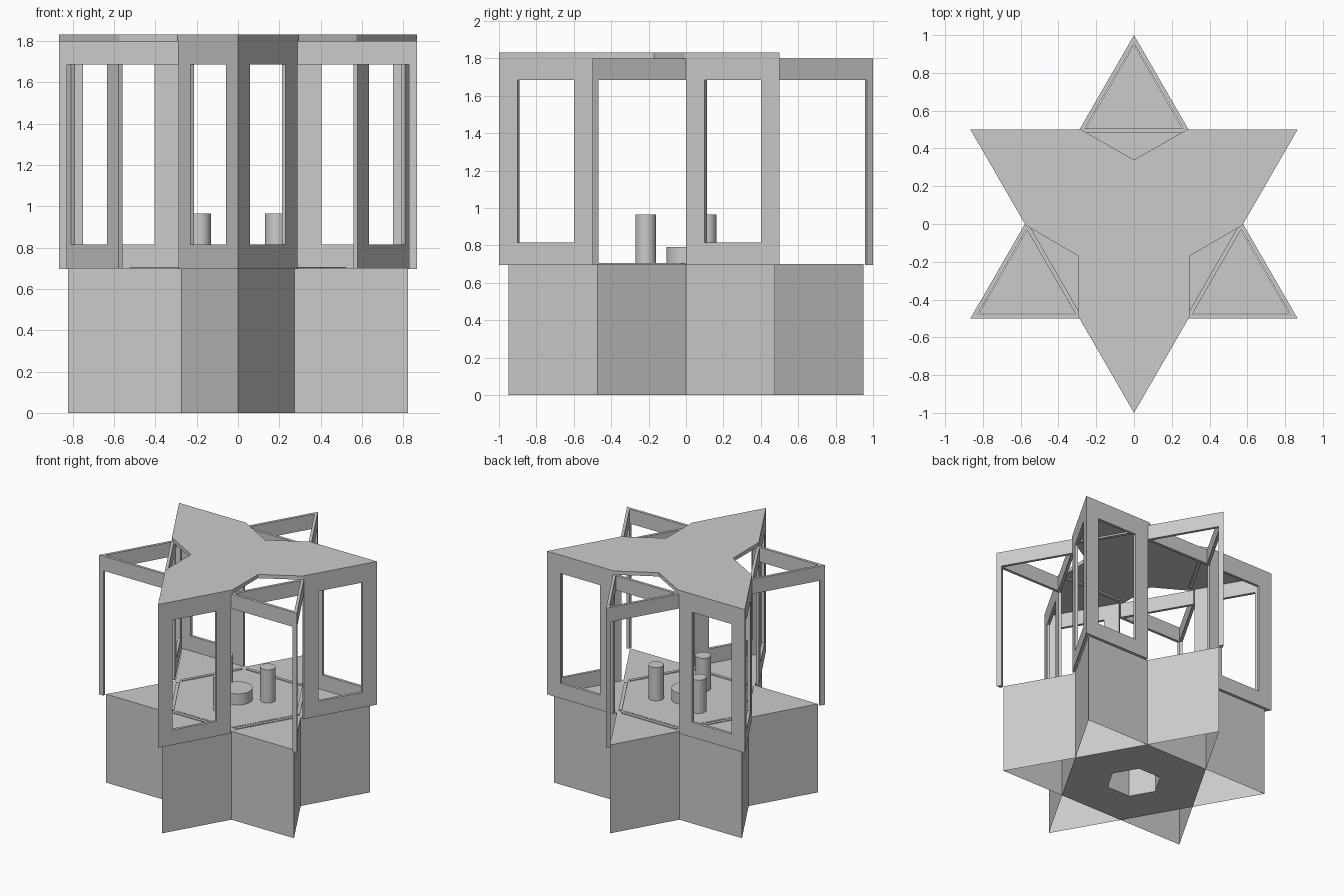
import bpy, bmesh
from math import sin, cos, radians, sqrt
from mathutils import Vector, Matrix

if "Cube" in bpy.data.objects:
    bpy.data.objects.remove(bpy.data.objects["Cube"])

BASE, SILL, HEAD, TOP, ROOF = 0.70, 0.815, 1.685, 1.80, 1.83
T = 0.022                      # wall thickness
MITRE = T * sqrt(3)            # set-back of the inner face at a 60 degree tip


def polar(r, deg, z=0.0):
    return Vector((r * cos(radians(deg)), r * sin(radians(deg)), z))


def finish(name, bm, turn=0, flat=True):
    bmesh.ops.remove_doubles(bm, verts=bm.verts, dist=1e-5)
    if flat:
        bmesh.ops.recalc_face_normals(bm, faces=bm.faces)
    bm.transform(Matrix.Rotation(radians(turn), 4, 'Z'))
    me = bpy.data.meshes.new(name)
    bm.to_mesh(me)
    bm.free()
    ob = bpy.data.objects.new(name, me)
    bpy.context.collection.objects.link(ob)
    return ob


def prism(name, pts, z0, z1, turn=0):
    """Extrude a plan outline from z0 to z1."""
    bm = bmesh.new()
    lo = [bm.verts.new((p[0], p[1], z0)) for p in pts]
    hi = [bm.verts.new((p[0], p[1], z1)) for p in pts]
    n = len(pts)
    bm.faces.new(lo[::-1])
    bm.faces.new(hi)
    for i in range(n):
        j = (i + 1) % n
        bm.faces.new((lo[i], lo[j], hi[j], hi[i]))
    return finish(name, bm, turn)


def ring(name, loops, turn=0):
    """Closed frame: front outer, front inner, back inner, back outer loops."""
    bm = bmesh.new()
    vs = [[bm.verts.new(p) for p in loop] for loop in loops]
    n = len(vs[0])
    for a in range(4):
        A, B = vs[a], vs[(a + 1) % 4]
        for i in range(n):
            j = (i + 1) % n
            bm.faces.new((A[i], A[j], B[j], B[i]))
    return finish(name, bm, turn)


def plan_ring(name, outer, inner, z0, z1, turn=0):
    at = lambda pts, z: [Vector((p[0], p[1], z)) for p in pts]
    return ring(name, [at(outer, z1), at(inner, z1), at(inner, z0), at(outer, z0)], turn)


def cylinder(name, r, z1, x, y):
    bpy.ops.mesh.primitive_cylinder_add(vertices=32, radius=r, depth=z1 - BASE,
                                        location=(x, y, (BASE + z1) / 2))
    bpy.context.object.name = name
    bpy.ops.object.shade_smooth_by_angle()


# Star base: tips are open underneath, closed on top
R = 0.95
r = R / sqrt(3)
bm = bmesh.new()
star = [polar(R if k % 2 else r, 30 * k) for k in range(12)]
lo = [bm.verts.new(p) for p in star]
hi = [bm.verts.new(p + Vector((0, 0, BASE))) for p in star]
for i in range(12):
    j = (i + 1) % 12
    bm.faces.new((lo[i], lo[j], hi[j], hi[i]))
    if i % 2:
        bm.faces.new((hi[i - 1], hi[i], hi[j]))
finish("base_star_skirt", bm, flat=False)

# Hexagonal core with a hexagonal shaft, and the floor panel on it
hexagon = lambda rad: [polar(rad, 60 * k) for k in range(6)]
plan_ring("base_core", hexagon(r), hexagon(0.20), 0, BASE)
prism("floor_panel", hexagon(0.485), BASE - 0.006, BASE + 0.002)

# Tip geometry, drawn for the tip pointing to +y
tip = Vector((0, 1, 0))
half = 1 / (2 * sqrt(3))


def windowed_wall(name, side, turn):
    d = Vector((side * 0.5, -sqrt(3) / 2, 0))
    n = Vector((-side * sqrt(3) / 2, -0.5, 0))
    L = 1 / sqrt(3)

    def loop(s0, s1, z0, z1, depth):
        return [tip + d * s + n * depth + Vector((0, 0, z))
                for s, z in ((s0, z0), (s1, z0), (s1, z1), (s0, z1))]
    ring(name, [loop(0, L, BASE - 0.004, TOP, 0),
                loop(0.2 * L, 0.8 * L, SILL, HEAD, 0),
                loop(0.2 * L, 0.8 * L, SILL, HEAD, T),
                loop(MITRE, L, BASE - 0.004, TOP, T)], turn)


# Roofed tips with a window in each wall
for k, turn in enumerate((60, 180, 300)):
    windowed_wall(f"window_wall_left_{k}", -1, turn)
    windowed_wall(f"window_wall_right_{k}", 1, turn)

# Open tips: triangular head frame and a slim corner post
for k, turn in enumerate((0, 120, 240)):
    w = half - 0.04
    plan_ring(f"open_head_frame_{k}",
              [(0, 1), (-half, 0.5), (-half + 0.01, 0.484), (half - 0.01, 0.484), (half, 0.5)],
              [(0, 0.956), (-w - 0.012, 0.506), (-w, 0.506), (w, 0.506), (w + 0.012, 0.506)],
              HEAD, TOP, turn)
    m = MITRE
    prism(f"open_corner_post_{k}",
          [(0, 1), (-m / 2, 1 - m * 0.866), (0, 1 - 2 * T), (m / 2, 1 - m * 0.866)],
          BASE - 0.004, HEAD, turn)

# Thin tracks on the hexagon edges, floor and ceiling
for k in range(6):
    strip = [(-0.24, 0.44), (0.24, 0.44), (0.24, 0.465), (-0.24, 0.465)]
    prism(f"floor_track_{k}", strip, BASE - 0.002, BASE + 0.006, 60 * k)
    if k % 2:
        prism(f"ceiling_track_{k}", strip, TOP - 0.012, TOP, 60 * k)

# Three-pointed roof with notches over the open tips
roof = []
for a in (90, 210, 330):
    rot = Matrix.Rotation(radians(a - 90), 3, 'Z')
    roof += [rot @ Vector(p) for p in ((0.866, 0.5, 0), (0.28, 0.5, 0),
                                       (0, 0.34, 0), (-0.28, 0.5, 0))]
prism("roof", roof, TOP, ROOF)

# Low centre drum and three tall posts around it
cylinder("centre_drum", 0.105, 0.79, 0, 0)
for k, a in enumerate((30, 150, 270)):
    p = polar(0.215, a)
    cylinder(f"tall_post_{k}", 0.055, 0.965, p.x, p.y)
